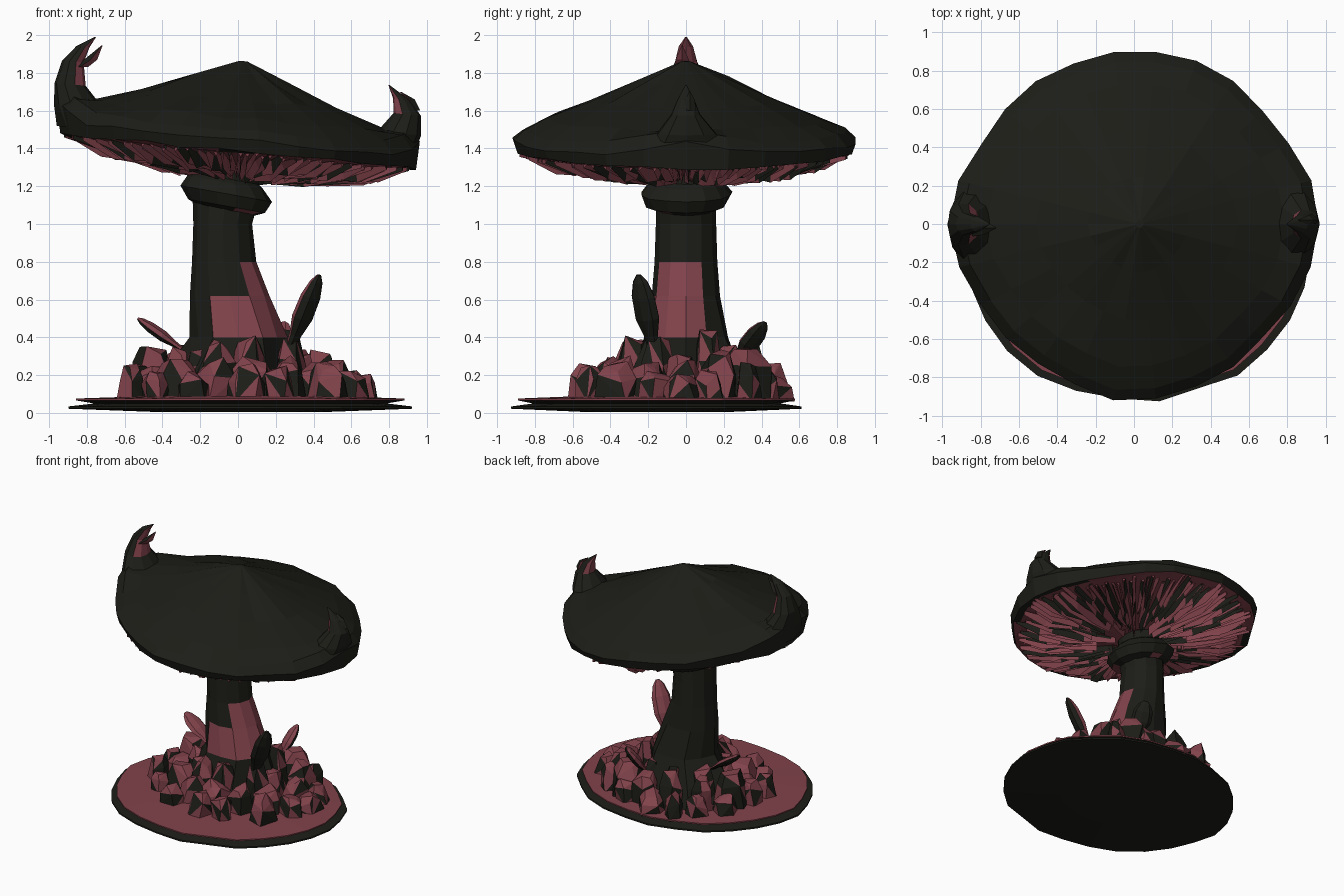
import bpy, bmesh, random
from math import sin, cos, pi, tau, exp
from mathutils import Vector

if "Cube" in bpy.data.objects:
    bpy.data.objects.remove(bpy.data.objects["Cube"])

random.seed(7)
R = random.uniform


def material(name, rgb):
    m = bpy.data.materials.new(name)
    m.diffuse_color = (*rgb, 1)
    m.use_nodes = True
    m.node_tree.nodes["Principled BSDF"].inputs["Base Color"].default_value = m.diffuse_color
    return m


MATS = [material("dark", (0.012, 0.0125, 0.009)), material("crimson", (0.22, 0.055, 0.07))]


def finish(name, bm, paint):
    bmesh.ops.recalc_face_normals(bm, faces=bm.faces)
    bm.normal_update()
    for f in bm.faces:
        f.material_index = int(bool(paint(f.calc_center_median(), f.normal)))
    me = bpy.data.meshes.new(name)
    bm.to_mesh(me)
    bm.free()
    for m in MATS:
        me.materials.append(m)
    ob = bpy.data.objects.new(name, me)
    bpy.context.collection.objects.link(ob)
    return ob


def add_loft(bm, rings):
    vs = [[bm.verts.new(p) for p in r] for r in rings]
    n = len(vs[0])
    for a, b in zip(vs, vs[1:]):
        for i in range(n):
            j = (i + 1) % n
            bm.faces.new((a[i], a[j], b[j], b[i]))
    bm.faces.new(vs[0])
    bm.faces.new(vs[-1])


def ellipse(cx, cy, z, rx, ry, n=10, jit=0.0, tilt=0.0, lobe=0.0):
    pts = []
    for i in range(n):
        a = tau * i / n
        k = 1 + R(-jit, jit) + lobe * (-1) ** i
        x = cx + rx * k * cos(a)
        pts.append((x, cy + ry * k * sin(a), z + tilt * (x - cx)))
    return pts


def loft(name, rings, paint):
    bm = bmesh.new()
    add_loft(bm, rings)
    return finish(name, bm, paint)


# Ground disc: dark lower plate, crimson upper plate
N = 26
wob = [R(0.98, 1.015) for _ in range(N)]
rings = []
for r, z in [(0.5, 0.005), (1, 0.022), (1, 0.034), (0.85, 0.05), (0.955, 0.066), (0.955, 0.076), (0.5, 0.09)]:
    rings.append([(0.02 + 0.91 * r * w * cos(tau * i / N), -0.15 + 0.77 * r * w * sin(tau * i / N), z)
                  for i, w in enumerate(wob)])
loft("ground_disc", rings, lambda c, n: n.z > -0.2 and c.z > 0.06)

# Stem with flared root lobes and crimson panels on the front and right
stem = [(0.05, -0.04, 0.44, 0.38, 0.13), (0.22, -0.03, 0.33, 0.3, 0.1), (0.4, 0.0, 0.25, 0.23, 0.04),
        (0.62, -0.045, 0.21, 0.18, 0.0), (0.8, -0.075, 0.17, 0.165, 0), (1.0, -0.08, 0.155, 0.16, 0),
        (1.14, -0.065, 0.175, 0.16, 0)]
loft("stem", [ellipse(x, 0, z, rx, ry, 12, 0.015, 0, lo) for z, x, rx, ry, lo in stem],
     lambda c, n: 0.35 < c.z < 0.75 and ((n.x > 0.3 and n.y < 0.4) or (n.y < -0.8 and c.z < 0.6)))

# Tilted collar and neck under the cap
collar = [(0.14, 1.07), (0.21, 1.095), (0.245, 1.16), (0.2, 1.22), (0.17, 1.24), (0.17, 1.34)]
loft("collar", [ellipse(-0.06, 0, z, r, r, 14, 0.04, -0.18) for r, z in collar],
     lambda c, n: n.z < -0.6 and random.random() < 0.5)

# Cap: faceted tilted cone, its thin rim sweeping up towards the two horns
TILT = -0.096
M = 26


def rim_factor(a):
    return 1 + 0.04 * abs(cos(a)) ** 10 - 0.025 * sin(2 * a) ** 2


wob = [R(0.985, 1.015) for _ in range(M)]
cap = [(0.02, 1.865, 0), (0.25, 1.765, 0), (0.5, 1.655, 0), (0.74, 1.56, 0.25), (0.86, 1.5, 1), (0.915, 1.445, 1),
       (0.895, 1.385, 0), (0.84, 1.38, 0), (0.55, 1.33, 0), (0.16, 1.28, 0)]
rings = []
for r, z, lift in cap:
    ring = []
    for i, w in enumerate(wob):
        a = tau * i / M
        k = r * w * rim_factor(a)
        x = k * cos(a) + 0.03 * (1 - r)
        off = min(a, tau - a) if cos(a) > 0 else abs(a - pi)
        up = lift * (0.09 if cos(a) > 0 else 0.13) * exp(-(off / 0.3) ** 2)
        ring.append((x, k * sin(a), z + up + TILT * x + (R(-0.012, 0.012) if r > 0.1 else 0)))
    rings.append(ring)
loft("cap", rings, lambda c, n: n.z < -0.3 and c.to_2d().length < 0.86)

# Gills: radial wedges of varied length below the cap
bm = bmesh.new()
G = 120
for g in range(G):
    a = tau * (g + R(-0.3, 0.3)) / G
    r0, r1 = R(0.14, 0.4), R(0.78, 0.89) * rim_factor(a)
    secs = []
    for t in (0, 0.35, 0.7, 1):
        r = r0 + (r1 - r0) * t
        drop = R(0.035, 0.085) if t < 1 else 0.02
        top = 1.285 + 0.1 * (r / 0.89) ** 1.5
        sec = []
        for d, z in ((-0.012, top), (R(-0.014, 0.014), top - drop), (0.012, top)):
            x, y = r * cos(a) - d * sin(a), r * sin(a) + d * cos(a)
            sec.append((x, y, z + TILT * x))
        secs.append(sec)
    add_loft(bm, secs)
finish("gills", bm, lambda c, n: random.random() < 0.72)


# Horns rising from the rim, hooked inward, crimson on the inner side
def horn(name, secs, side, z_red, spike):
    bm = bmesh.new()
    add_loft(bm, [ellipse(x, 0, z, hx, hy, 10, 0.05, TILT) for x, z, hx, hy in secs])
    add_loft(bm, [ellipse(x, y, z, h, h, 4) for x, y, z, h in spike])
    finish(name, bm, lambda c, n: c.z > z_red and n.x * side < -0.45)


horn("left_horn", [(-0.765, 1.5, 0.185, 0.32), (-0.84, 1.62, 0.13, 0.2), (-0.89, 1.74, 0.085, 0.11),
                   (-0.875, 1.86, 0.055, 0.06), (-0.82, 1.94, 0.035, 0.04), (-0.755, 1.99, 0.004, 0.004)],
     -1, 1.7, [(-0.84, -0.02, 1.83, 0.045), (-0.78, -0.02, 1.87, 0.035), (-0.72, -0.02, 1.945, 0.003)])
horn("right_horn", [(0.77, 1.34, 0.15, 0.27), (0.855, 1.48, 0.115, 0.16), (0.895, 1.58, 0.075, 0.08),
                    (0.865, 1.66, 0.045, 0.045), (0.8, 1.735, 0.004, 0.004)],
     1, 1.56, [(0.93, 0.02, 1.6, 0.035), (0.91, 0.02, 1.66, 0.025), (0.86, 0.02, 1.7, 0.003)])


# Leaf-shaped blades growing out beside the stem: crimson inside, dark outside
def blade(name, base, tip, width, thick):
    b, t = Vector(base), Vector(tip)
    axis = (t - b).normalized()
    out = Vector((b.x, b.y, 0)).normalized()
    side = axis.cross(out).normalized()
    nrm = side.cross(axis).normalized()
    if nrm.dot(out) < 0:
        nrm = -nrm
    rings = []
    for f, w in ((0, 0.35), (0.3, 0.6), (0.5, 1), (0.75, 0.95), (0.92, 0.6), (1, 0.2)):
        p = b.lerp(t, f)
        rings.append([p + side * (cos(tau * i / 8) * w * width / 2) + nrm * (sin(tau * i / 8) * w * thick / 2)
                      for i in range(8)])
    loft(name, rings, lambda c, n: n.dot(nrm) < -0.1)


blade("right_blade", (0.25, -0.16, 0.28), (0.43, -0.25, 0.73), 0.15, 0.09)
blade("left_blade", (-0.26, 0.05, 0.31), (-0.53, 0.09, 0.5), 0.14, 0.06)
blade("back_blade", (0.18, 0.24, 0.24), (0.24, 0.42, 0.48), 0.15, 0.07)

# Rocks heaped around the stem foot in three rings, lower towards the outside
bm = bmesh.new()
for count, rad, size, height in ((16, 0.52, 0.105, 0.15), (13, 0.41, 0.115, 0.23), (10, 0.28, 0.1, 0.29)):
    for k in range(count):
        a = tau * (k + R(-0.3, 0.3)) / count
        rr = rad * R(0.92, 1.06)
        cx, cy = 0.02 + rr * 1.14 * cos(a), -0.02 + rr * 0.96 * sin(a)
        s, h, turn = size * R(0.7, 1.2), height * R(0.75, 1.2), R(0, pi)
        pts = []
        for z, q in ((0.06, 1.0), (0.07 + h * 0.65, 0.92), (0.07 + h, 0.55)):
            for c in range(5):
                u = turn + tau * c / 5 + R(-0.25, 0.25)
                v = s * q * R(0.85, 1.15)
                dz = R(-0.03, 0.03) if z > 0.06 else 0
                pts.append(bm.verts.new((cx + v * cos(u), cy + v * sin(u), z + dz)))
        res = bmesh.ops.convex_hull(bm, input=pts)
        junk = {v for v in res["geom_interior"] if isinstance(v, bmesh.types.BMVert)}
        bmesh.ops.delete(bm, geom=list(junk), context='VERTS')
finish("rocks", bm, lambda c, n: n.z > 0.4 or random.random() < 0.45)
